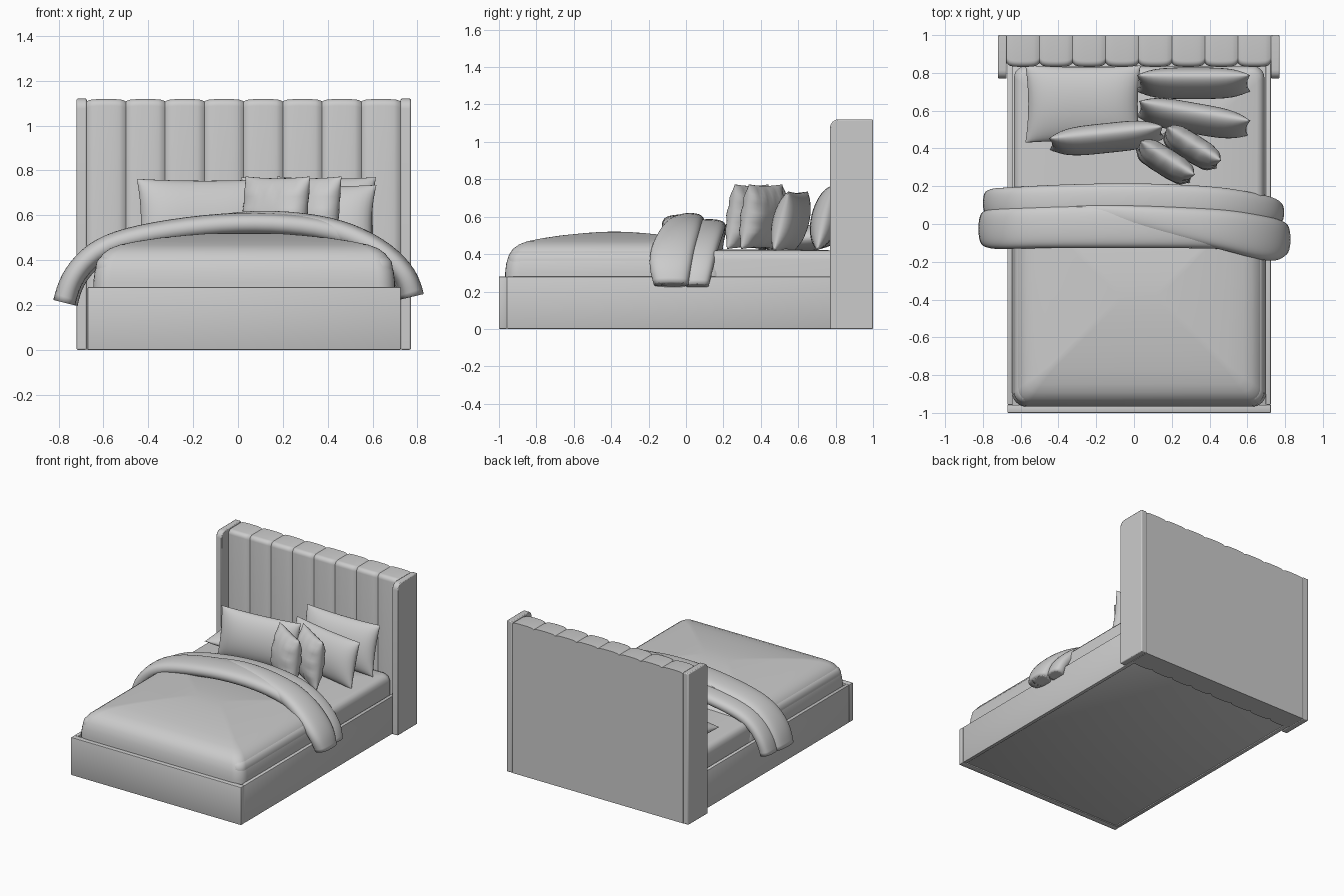
import bpy, bmesh
from math import sin, cos, pi, radians
from mathutils import Vector

if "Cube" in bpy.data.objects:
    bpy.data.objects.remove(bpy.data.objects["Cube"])


def finish(name, bm, angle=40, subsurf=0):
    bmesh.ops.recalc_face_normals(bm, faces=bm.faces)
    me = bpy.data.meshes.new(name)
    bm.to_mesh(me)
    bm.free()
    ob = bpy.data.objects.new(name, me)
    bpy.context.collection.objects.link(ob)
    if subsurf:
        mod = ob.modifiers.new("smooth", 'SUBSURF')
        mod.levels = mod.render_levels = subsurf
    bpy.ops.object.select_all(action='DESELECT')
    ob.select_set(True)
    bpy.context.view_layer.objects.active = ob
    if subsurf:
        bpy.ops.object.shade_smooth()
    else:
        bpy.ops.object.shade_smooth_by_angle(angle=radians(angle))
    return ob


def box(name, x0, x1, y0, y1, z0, z1, bevel=0.004):
    bm = bmesh.new()
    bmesh.ops.create_cube(bm, size=1)
    for v in bm.verts:
        v.co = ((x0 + x1) / 2 + v.co.x * (x1 - x0), (y0 + y1) / 2 + v.co.y * (y1 - y0),
                (z0 + z1) / 2 + v.co.z * (z1 - z0))
    bmesh.ops.bevel(bm, geom=bm.edges, offset=bevel, segments=2, affect='EDGES', profile=0.5)
    return finish(name, bm)


def loft(name, rings, subsurf=0, angle=40):
    bm = bmesh.new()
    crease = bm.edges.layers.float.new('crease_edge')
    rows = [[bm.verts.new(p) for p in r] for r in rings]
    n = len(rows[0])
    for a, b in zip(rows, rows[1:]):
        for i in range(n):
            bm.faces.new((a[i], a[(i + 1) % n], b[(i + 1) % n], b[i]))
    for r in (rows[0], rows[-1]):
        cap = bm.faces.new(r)
        for e in cap.edges:
            e[crease] = 1.0
    return finish(name, bm, angle, subsurf)


def rounded_rect(x0, x1, y0, y1, r, z, seg=6):
    pts = []
    for k, (cx, cy) in enumerate(((x1 - r, y1 - r), (x0 + r, y1 - r), (x0 + r, y0 + r), (x1 - r, y0 + r))):
        for i in range(seg + 1):
            a = (k + i / seg) * pi / 2
            pts.append((cx + r * cos(a), cy + r * sin(a), z))
    return pts


def padded(name, x0, x1, y0, y1, r, steps):
    # stacked rounded rectangles, each given as (inset, height)
    loft(name, [rounded_rect(x0 + d, x1 - d, y0 + d, y1 - d, max(r - d * 0.3, 0.02), z)
                for d, z in steps], angle=60)


# bed frame
box("footboard", -0.67, 0.725, -1.0, -0.957, 0.0, 0.28)
for side, x in (("left", -0.67), ("right", 0.697)):
    box(side + "_rail", x, x + 0.028, -0.957, 0.85, 0.0, 0.28)
box("bed_base", -0.645, 0.70, -0.96, 0.85, 0.008, 0.12)

# headboard wings with a rounded top front corner
for side, x in (("left", -0.72), ("right", 0.725)):
    prof = [(1.0, 0.0), (1.0, 1.12)]
    prof += [(0.815 - 0.045 * sin(a * pi / 12), 1.075 + 0.045 * cos(a * pi / 12)) for a in range(7)]
    prof += [(0.77, 0.0)]
    ob = loft(side + "_wing", [[(px, y, z) for y, z in prof] for px in (x, x + 0.046)])
    mod = ob.modifiers.new("soft_edge", 'BEVEL')
    mod.width, mod.segments, mod.limit_method = 0.006, 2, 'ANGLE'

# headboard: eight padded vertical channels
pitch = 1.4 / 8
for c in range(8):
    rings = []
    for i in range(13):
        t = -1 + i / 6
        b = (1 - abs(t) ** 3) ** 0.5
        yf, zt = 0.852 - 0.02 * b, 1.108 + 0.01 * b
        ring = [(0.998, 0.0), (0.998, zt)]
        ring += [(yf + 0.03 - 0.03 * sin(a * pi / 10), zt - 0.03 + 0.03 * cos(a * pi / 10)) for a in range(6)]
        ring += [(yf, 0.0)]
        x = -0.675 + pitch * (c + 0.5 + t / 2)
        rings.append([(x, y, z) for y, z in ring])
    loft("headboard_channel_%d" % (c + 1), rings)

# mattress and domed duvet
padded("mattress", -0.635, 0.69, -0.95, 0.835, 0.06,
       [(0, 0.12), (0, 0.37), (0.006, 0.395), (0.02, 0.412), (0.04, 0.42), (0.3, 0.425)])
padded("duvet", -0.645, 0.70, -0.967, 0.2, 0.075,
       [(0.0, 0.13), (0.0, 0.30), (0.006, 0.35), (0.02, 0.395), (0.042, 0.428), (0.075, 0.452), (0.12, 0.469),
        (0.2, 0.485), (0.3, 0.5), (0.42, 0.512), (0.5, 0.518), (0.56, 0.52)])

# folded throw: overlapping flattened rolls draped along one path
PATH = [(-0.775, 0.21), (-0.75, 0.31), (-0.67, 0.415), (-0.55, 0.485), (-0.3, 0.535), (0, 0.568),
        (0.3, 0.556), (0.5, 0.51), (0.66, 0.42), (0.75, 0.32), (0.77, 0.235)]


def throw_fold(name, spans, dz, thick, start=0):
    rings = []
    for k, (y0, y1) in enumerate(spans):
        j = start + k
        a, b = Vector(PATH[max(j - 1, 0)]), Vector(PATH[min(j + 1, len(PATH) - 1)])
        d = (b - a).normalized()
        nx, nz = -d.y, d.x
        half = min(thick, (y1 - y0) * 0.5)
        ring = []
        for i in range(12):
            t = i * pi / 6
            cy, s = cos(t), sin(t)
            w = abs(cy) ** 0.75 * (1 if cy > 0 else -1)
            h = abs(s) ** 0.75 * (1 if s > 0 else -1) * half + dz
            ring.append((PATH[j][0] + nx * h, (y0 + y1) / 2 + w * (y1 - y0) * 0.53, PATH[j][1] + nz * h))
        rings.append(ring)
    loft(name, rings, subsurf=2)


throw_fold("throw_back_fold",
           [(0.04, 0.18), (0.03, 0.19), (0.03, 0.19), (0.03, 0.2), (0.03, 0.21), (0.04, 0.215), (0.03, 0.205),
            (0.02, 0.19), (0.0, 0.16), (0.0, 0.14), (0.0, 0.12)], -0.018, 0.045)
throw_fold("throw_front_fold",
           [(-0.12, 0.07), (-0.13, 0.08), (-0.13, 0.085), (-0.125, 0.09), (-0.125, 0.1), (-0.125, 0.1),
            (-0.125, 0.08), (-0.13, 0.06), (-0.14, 0.03), (-0.14, 0.01), (-0.13, 0.0)], 0.0, 0.052)
throw_fold("throw_top_fold",
           [(0.07, 0.1), (-0.02, 0.1), (-0.1, 0.085), (-0.14, 0.075), (-0.19, 0.045), (-0.195, 0.025),
            (-0.17, 0.01)], 0.008, 0.054, start=4)


# pillows: two bulged sheets joined at the seam
def pillow(name, w, h, t, loc, tilt, yaw, wrinkle=0.0, n=20):
    bm = bmesh.new()
    for side in (-1, 1):
        grid = []
        for j in range(n + 1):
            row = []
            for i in range(n + 1):
                u, v = sin((2 * i / n - 1) * pi / 2), sin((2 * j / n - 1) * pi / 2)
                bulge = max((1 - u ** 4) * (1 - v * v), 0) ** 0.55
                fold = 1 + wrinkle * (sin(13 * u + 4 * v) * v * v + sin(12 * v + 1) * u * u)
                row.append(bm.verts.new((w / 2 * u * (1 - 0.05 * (1 - v * v)), side * t / 2 * bulge * fold,
                                         h / 2 * v * (1 - 0.05 * (1 - u * u)))))
            grid.append(row)
        for j in range(n):
            for i in range(n):
                bm.faces.new((grid[j][i], grid[j][i + 1], grid[j + 1][i + 1], grid[j + 1][i]))
    bmesh.ops.remove_doubles(bm, verts=bm.verts, dist=0.0002)
    ob = finish(name, bm, 60)
    ob.location = loc
    ob.rotation_euler = (radians(tilt), 0, radians(yaw))


pillow("flat_pillow", 0.61, 0.41, 0.14, (-0.27, 0.635, 0.485), -86, 0)
pillow("left_upright_pillow", 0.61, 0.35, 0.15, (-0.145, 0.455, 0.59), -10, 6)
pillow("right_back_pillow", 0.6, 0.36, 0.15, (0.315, 0.745, 0.595), -14, 0)
pillow("right_front_pillow", 0.6, 0.33, 0.15, (0.315, 0.56, 0.575), -14, -10)
pillow("back_cushion", 0.34, 0.35, 0.14, (0.305, 0.405, 0.6), -8, -32, 0.12)
pillow("front_cushion", 0.34, 0.35, 0.14, (0.165, 0.33, 0.6), -8, -32, 0.12)
